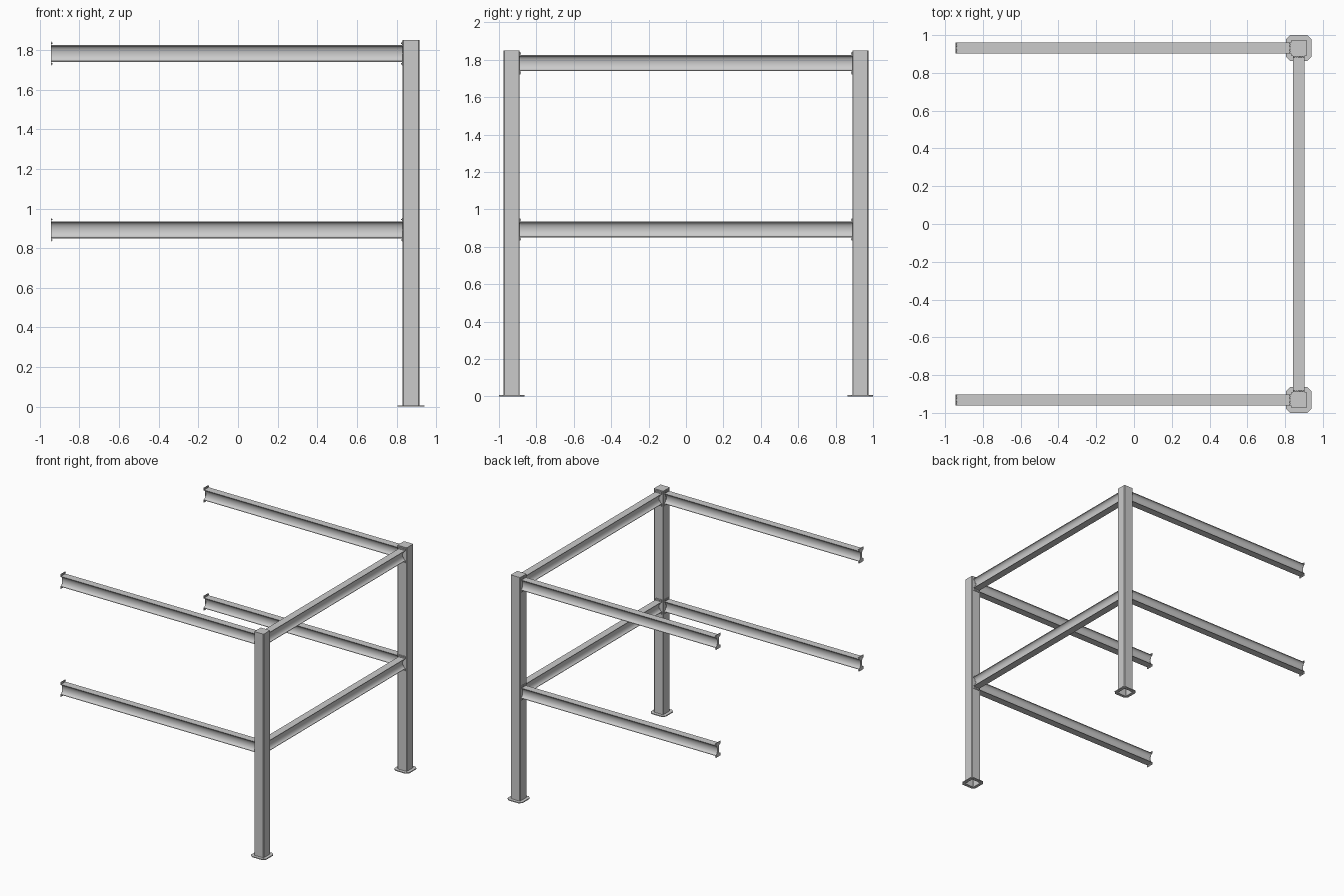
import bpy, bmesh, math
from mathutils import Matrix, Vector

if "Cube" in bpy.data.objects:
    bpy.data.objects.remove(bpy.data.objects["Cube"])

POST_X, POST_Y, POST_HALF, POST_TOP = 0.873, 0.932, 0.0425, 1.85
BEAM_Z = (0.8925, 1.7825)


def finish(bm, name, smooth=False):
    bmesh.ops.recalc_face_normals(bm, faces=bm.faces)
    me = bpy.data.meshes.new(name)
    bm.to_mesh(me)
    bm.free()
    ob = bpy.data.objects.new(name, me)
    bpy.context.collection.objects.link(ob)
    if smooth:
        bpy.context.view_layer.objects.active = ob
        ob.select_set(True)
        bpy.ops.object.shade_smooth_by_angle(angle=math.radians(30))
        ob.select_set(False)
    return ob


def cut_square(half, cut):
    """Square outline with chamfered corners."""
    a, b = half, half - cut
    return [(a, -b), (a, b), (b, a), (-b, a), (-a, b), (-a, -b), (-b, -a), (b, -a)]


def concave_section(half_w, waist, half_h, lip, n=10):
    """I-shaped outline whose sides curve smoothly in to the web."""
    h = half_h - lip
    side = [(half_w, -half_h)]
    for i in range(n + 1):
        t = -math.pi / 2 + math.pi * i / n
        side.append((half_w - (half_w - waist) * math.cos(t), h * math.sin(t)))
    side.append((half_w, half_h))
    return side + [(-x, -z) for x, z in side]


def add_prism(bm, outline, start, length):
    """Extrude a (width, height) outline along local x."""
    f = bm.faces.new([bm.verts.new((start, y, z)) for y, z in outline])
    ext = bmesh.ops.extrude_face_region(bm, geom=[f], use_keep_orig=True)
    vs = [v for v in ext["geom"] if isinstance(v, bmesh.types.BMVert)]
    bmesh.ops.translate(bm, verts=vs, vec=(length, 0, 0))


def beam(name, length, centre, turn):
    bm = bmesh.new()
    # curved-web beam
    add_prism(bm, concave_section(0.030, 0.007, 0.0425, 0.004), -length / 2, length)
    for s in (-1, 1):
        # taller end plate
        add_prism(bm, concave_section(0.030, 0.009, 0.060, 0.018),
                  s * length / 2, -s * 0.004)
        # row of small bolts on each projecting lip
        for side in (-1, 1):
            for k in range(5):
                m = Matrix.Translation((s * (length / 2 - 0.006), (k - 2) * 0.0125, side * 0.052))
                bmesh.ops.create_cone(bm, cap_ends=True, segments=6, radius1=0.0035,
                                      radius2=0.0035, depth=0.005,
                                      matrix=m @ Matrix.Rotation(math.pi / 2, 4, 'Y'))
    ob = finish(bm, name, True)
    ob.location = Vector(centre)
    ob.rotation_euler.z = turn


def post(name, x, y):
    # hollow post, capped on top and open at the foot
    bm = bmesh.new()
    out = cut_square(POST_HALF, 0.004)
    low = [bm.verts.new((px, py, 0)) for px, py in out]
    top = [bm.verts.new((px, py, POST_TOP)) for px, py in out]
    for i in range(8):
        j = (i + 1) % 8
        bm.faces.new((low[i], low[j], top[j], top[i]))
    bm.faces.new(top)
    finish(bm, name + "_post").location = (x, y, 0)

    # foot plate ring with cut corners
    bm = bmesh.new()
    o, n = cut_square(0.068, 0.022), cut_square(POST_HALF, 0.004)
    rings = [[bm.verts.new((px, py, z)) for px, py in loop]
             for loop, z in ((n, 0), (o, 0), (o, 0.007), (n, 0.007))]
    for a in range(4):
        r, q = rings[a], rings[(a + 1) % 4]
        for i in range(8):
            j = (i + 1) % 8
            bm.faces.new((r[i], r[j], q[j], q[i]))
    finish(bm, name + "_foot_plate").location = (x, y, 0)


# two posts on the right side
for label, s in (("front", -1), ("back", 1)):
    post(label, POST_X, s * POST_Y)

# beams at two levels
x0, x1 = -0.945, POST_X - POST_HALF
for level, z in zip(("lower", "upper"), BEAM_Z):
    for label, s in (("front", -1), ("back", 1)):
        beam(f"{label}_{level}_beam", x1 - x0, ((x0 + x1) / 2, s * POST_Y, z), 0)
    beam(f"side_{level}_beam", 2 * (POST_Y - POST_HALF), (POST_X, 0, z), math.pi / 2)
